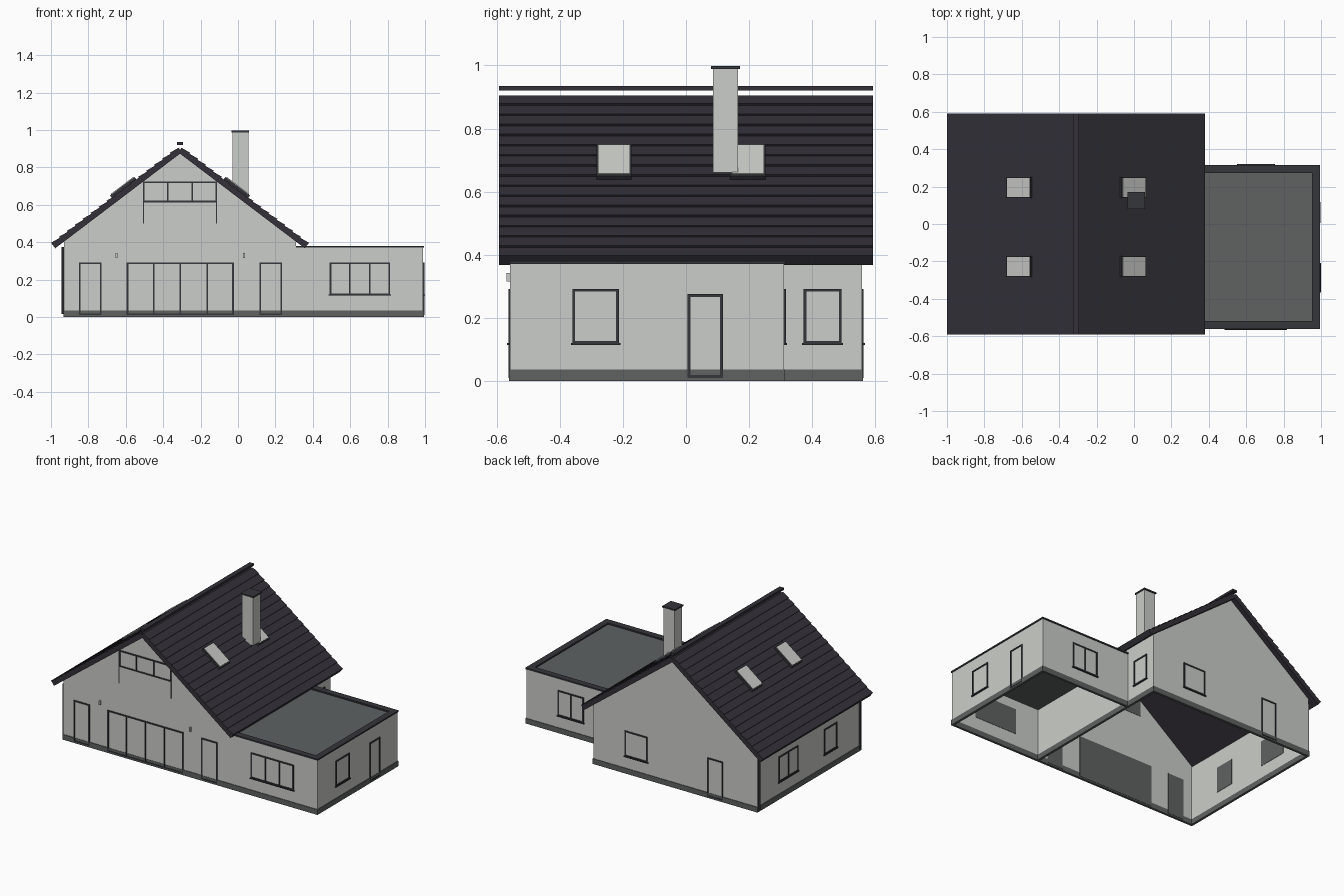
import bpy, bmesh, math
from mathutils import Vector

if "Cube" in bpy.data.objects:
    bpy.data.objects.remove(bpy.data.objects["Cube"])


def material(name, r, g, b):
    m = bpy.data.materials.new(name)
    m.diffuse_color = (r, g, b, 1)
    m.use_nodes = True
    m.node_tree.nodes["Principled BSDF"].inputs["Base Color"].default_value = m.diffuse_color
    return m


RENDER = material("pale_render", 0.60, 0.615, 0.585)
DARK = material("dark_trim", 0.036, 0.037, 0.044)
TILE = material("roof_tile", 0.033, 0.030, 0.040)
GREY = material("mid_grey", 0.112, 0.122, 0.120)
MATS = [RENDER, DARK, TILE, GREY]


def finish(name, bm):
    bmesh.ops.recalc_face_normals(bm, faces=bm.faces)
    me = bpy.data.meshes.new(name)
    bm.to_mesh(me)
    bm.free()
    for m in MATS:
        me.materials.append(m)
    ob = bpy.data.objects.new(name, me)
    bpy.context.collection.objects.link(ob)
    return ob


def add_box(bm, lo, hi, mat):
    lo, hi = [min(p) for p in zip(lo, hi)], [max(p) for p in zip(lo, hi)]
    verts = bmesh.ops.create_cube(bm, size=1)["verts"]
    for v in verts:
        v.co = Vector([(lo[i] + hi[i]) / 2 + v.co[i] * (hi[i] - lo[i]) for i in range(3)])
    for f in {f for v in verts for f in v.link_faces}:
        f.material_index = MATS.index(mat)


def boxes(name, parts):
    bm = bmesh.new()
    for lo, hi, mat in parts:
        add_box(bm, lo, hi, mat)
    return finish(name, bm)


def extrude_profile(name, pts, y0, y1, mat):
    """Extrude an x/z outline along y."""
    bm = bmesh.new()
    face = bm.faces.new([bm.verts.new((x, y0, z)) for x, z in pts])
    ext = bmesh.ops.extrude_face_region(bm, geom=[face])["geom"]
    bmesh.ops.translate(bm, vec=(0, y1 - y0, 0),
                        verts=[g for g in ext if isinstance(g, bmesh.types.BMVert)])
    for f in bm.faces:
        f.material_index = MATS.index(mat)
    return finish(name, bm)


# Main dimensions
T = 0.012                       # wall thickness
W, E, MID = -0.93, 0.31, -0.31  # house west, east, ridge
S, N = -0.557, 0.557            # house front, back
AE, AN = 0.99, 0.31             # annex east, back
PL = 0.036                      # plinth height

# House walls
gable = [(W, PL), (E, PL), (E, 0.405), (MID, 0.88), (W, 0.405)]
extrude_profile("front_gable_wall", gable, S, S + T, RENDER)
extrude_profile("back_gable_wall", gable, N - T, N, RENDER)
for name, x in (("west_wall", W), ("east_wall", E - T)):
    boxes(name, [((x, S + T, PL), (x + T, N - T, 0.405), RENDER)])

# Annex walls
boxes("annex_walls", [
    ((E, S, PL), (AE, S + T, 0.372), RENDER),
    ((E, AN - T, PL), (AE, AN, 0.372), RENDER),
    ((AE - T, S + T, PL), (AE, AN - T, 0.372), RENDER)])

# Plinth bands, slightly proud of the walls
P = 0.004
boxes("house_plinth", [
    ((W - P, S - P, 0), (E, S + T, PL), GREY),
    ((W - P, N - T, 0), (E + P, N + P, PL), GREY),
    ((W - P, S + T, 0), (W + T, N - T, PL), GREY),
    ((E - T, S + T, 0), (E + P, N - T, PL), GREY)])
boxes("annex_plinth", [
    ((E, S - P, 0), (AE + P, S + T, PL), GREY),
    ((E + P, AN - T, 0), (AE + P, AN + P, PL), GREY),
    ((AE - T, S + T, 0), (AE + P, AN - T, PL), GREY)])

# Annex flat roof and coping
boxes("annex_roof_deck", [((E, S + T, 0.355), (AE - T, AN - T, 0.365), GREY)])
C = 0.043
x1, y0, y1 = AE + 0.005, S - 0.004, AN + 0.005
boxes("annex_coping", [
    ((E, y0, 0.371), (x1, y0 + C, 0.381), DARK),
    ((E, y1 - C, 0.371), (x1, y1, 0.381), DARK),
    ((x1 - C, y0 + C, 0.371), (x1, y1 - C, 0.381), DARK)])

# Tiled roof slopes with stepped rows
ANG = math.atan(0.758)
CA, SA = math.cos(ANG), math.sin(ANG)
LEN, ROWS = 0.85, 16


def slope(side, s, h):
    """Point at distance s down the slope and height h above it."""
    return (MID + side * (0.008 + s * CA + h * SA), 0.905 - s * SA + h * CA)


for side, name in ((-1, "west_roof"), (1, "east_roof")):
    pts = [slope(side, 0, -0.03)]
    for i in range(ROWS):
        pts.append(slope(side, LEN * i / ROWS, 0))
        pts.append(slope(side, LEN * (i + 1) / ROWS, 0.007))
    pts.append(slope(side, LEN, -0.03))
    extrude_profile(name, pts, -0.592, 0.592, TILE)

boxes("ridge_cap", [((MID - 0.016, -0.592, 0.92), (MID + 0.016, 0.592, 0.935), TILE)])

# Skylights: dark frame with a pale pane, lying on the slopes
for side in (-1, 1):
    for k, (a, b) in enumerate(((-0.284, -0.172), (0.140, 0.252))):
        tag = ("west" if side < 0 else "east") + "_skylight_" + str(k + 1)
        for part, s0, s1, h0, h1, g, mat in (("frame", 0.282, 0.446, 0, 0.018, 0, DARK),
                                             ("pane", 0.287, 0.438, 0.018, 0.022, 0.005, RENDER)):
            quad = [slope(side, s, h) for s, h in ((s0, h0), (s1, h0), (s1, h1), (s0, h1))]
            extrude_profile(tag + "_" + part, quad, a + g, b - g, mat)

# Chimney
boxes("chimney", [((-0.03, 0.085, 0.66), (0.055, 0.165, 0.99), RENDER)])
boxes("chimney_cap", [((-0.035, 0.079, 0.988), (0.06, 0.171, 0.998), DARK)])

# Doors and windows
SIDES = {"front": ("y", S, -1), "back": ("y", N, 1), "annex_back": ("y", AN, 1),
         "west": ("x", W, -1), "east": ("x", E, 1), "annex_east": ("x", AE, 1)}


def opening(name, side, u0, u1, z0, z1, panes=1, sill=False):
    axis, pos, sign = SIDES[side]

    def part(a, b, za, zb, d0, d1, mat):
        p, q = pos + sign * d0, pos + sign * d1
        if axis == "y":
            return ((a, p, za), (b, q, zb), mat)
        return ((p, a, za), (q, b, zb), mat)

    f, d = 0.009, 0.006
    parts = [part(u0, u0 + f, z0, z1, 0, d, DARK), part(u1 - f, u1, z0, z1, 0, d, DARK),
             part(u0 + f, u1 - f, z0, z0 + f, 0, d, DARK),
             part(u0 + f, u1 - f, z1 - f, z1, 0, d, DARK),
             part(u0 + f, u1 - f, z0 + f, z1 - f, 0, 0.002, RENDER),
             part(u0, u1, z0, z1, -T - 0.002, -T, GREY)]
    for i in range(1, panes):
        u = u0 + (u1 - u0) * i / panes
        parts.append(part(u - 0.004, u + 0.004, z0 + f, z1 - f, 0, d, DARK))
    if sill:
        parts.append(part(u0 - 0.005, u1 + 0.005, z0 - 0.004, z0 + 0.002, 0, 0.01, DARK))
    boxes(name, parts)


LO, HI = 0.118, 0.292
opening("front_left_door", "front", -0.85, -0.73, 0.01, HI)
opening("front_sliding_doors", "front", -0.595, -0.022, 0.01, HI, 4)
opening("front_right_door", "front", 0.115, 0.235, 0.01, HI)
opening("annex_front_window", "front", 0.49, 0.813, LO, HI, 3, True)
opening("gable_window", "front", -0.508, -0.112, 0.613, 0.726, 3)
opening("back_window", "back", -0.10, 0.07, LO, HI, 1, True)
opening("back_door", "back", -0.67, -0.552, 0.01, 0.275)
opening("annex_back_window", "annex_back", 0.555, 0.75, LO, HI, 2, True)
opening("west_window_wide", "west", 0.12, 0.33, LO, HI, 2, True)
opening("west_window_narrow", "west", -0.30, -0.16, LO, HI, 1, True)
opening("east_window", "east", 0.373, 0.493, LO, HI, 1, True)
opening("annex_east_window", "annex_east", -0.36, -0.213, LO, HI, 1, True)
opening("annex_east_door", "annex_east", 0.005, 0.117, 0.01, 0.275)

# Balcony guard below the gable window
boxes("balcony_guard", [
    ((-0.508, S - 0.006, 0.50), (-0.503, S, 0.613), DARK),
    ((-0.117, S - 0.006, 0.50), (-0.112, S, 0.613), DARK),
    ((-0.503, S - 0.004, 0.50), (-0.117, S, 0.613), RENDER)])

# Wall lamps
for i, x in enumerate((-0.65, 0.032)):
    boxes("wall_lamp_" + str(i + 1), [((x - 0.005, S - 0.012, 0.315), (x + 0.005, S, 0.343), RENDER)])

# Downpipes on the west wall
for i, y in enumerate((-0.545, 0.545)):
    bpy.ops.mesh.primitive_cylinder_add(vertices=12, radius=0.007, depth=0.36,
                                        location=(W - 0.006, y, 0.195))
    pipe = bpy.context.object
    pipe.name = "downpipe_" + str(i + 1)
    pipe.data.materials.append(DARK)
    bpy.ops.object.shade_smooth_by_angle()
